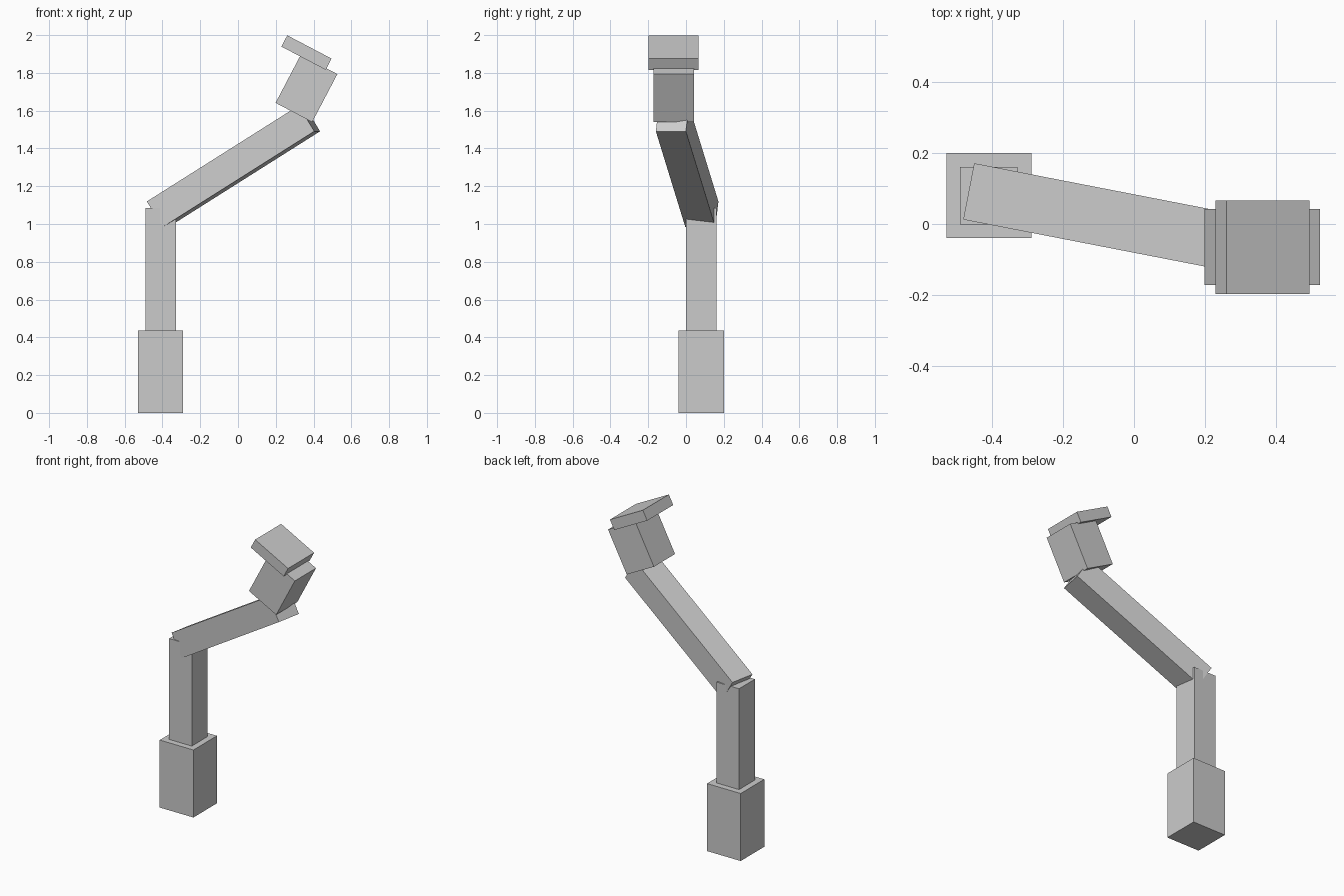
import bpy
from math import radians
from mathutils import Euler

if "Cube" in bpy.data.objects:
    bpy.data.objects.remove(bpy.data.objects["Cube"])

grey = bpy.data.materials.new("light_grey")
grey.diffuse_color = (0.6, 0.6, 0.6, 1)
grey.use_nodes = True
grey.node_tree.nodes["Principled BSDF"].inputs["Base Color"].default_value = grey.diffuse_color


def box(name, centre, size, pitch=0, yaw=0):
    """Box with size along its own axes, pitched about y, then yawed about z (degrees)."""
    bpy.ops.mesh.primitive_cube_add(size=1)
    ob = bpy.context.object
    ob.name = name
    ob.scale = size
    ob.rotation_euler = Euler((0, radians(pitch), radians(yaw)))
    ob.location = centre
    ob.data.materials.append(grey)
    return ob


# upright base and post
box("base", (-0.41, 0.08, 0.2175), (0.24, 0.24, 0.435))
box("post", (-0.41, 0.08, 0.755), (0.162, 0.162, 0.66))

# slanted arm reaching up, right and slightly forward
box("arm", (-0.024, 0.006, 1.305), (0.963, 0.162, 0.16), pitch=-31.8, yaw=-11)

# tilted head with its offset cap plate
box("head", (0.3625, -0.065, 1.7175), (0.219, 0.215, 0.287), pitch=27.7)
box("cap_plate", (0.3625, -0.0655, 1.9075), (0.265, 0.265, 0.067), pitch=27.7)
